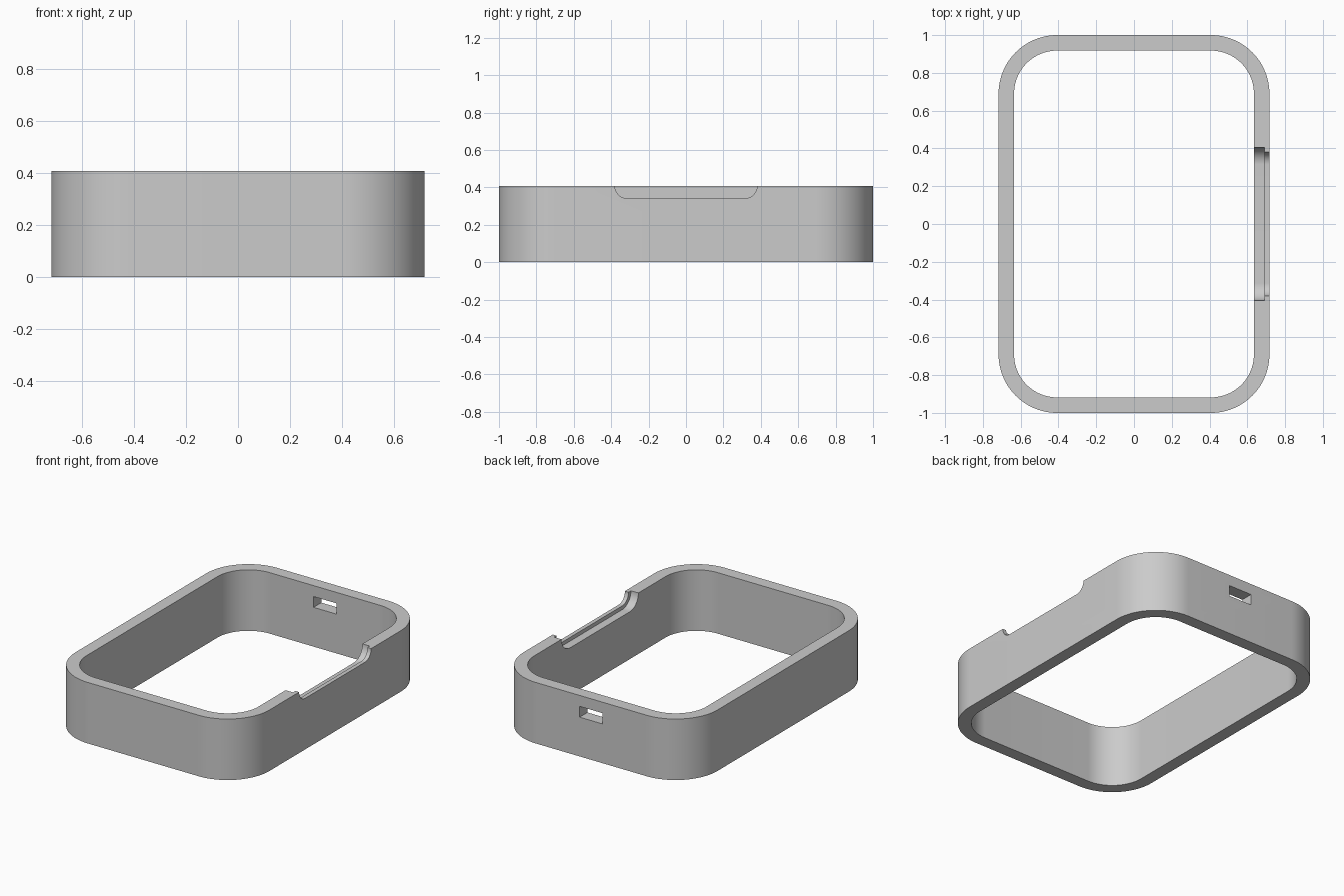
import bpy, bmesh
from math import pi, cos, sin, radians
from mathutils import Vector

cube = bpy.data.objects.get("Cube")
if cube:
    bpy.data.objects.remove(cube)

HALF_X, HALF_Y, HEIGHT = 0.717, 1.0, 0.407
WALL, CORNER = 0.082, 0.31
SEGMENTS = 24

grey = bpy.data.materials.new("plain grey")
grey.use_nodes = True
colour = (0.6, 0.6, 0.6, 1)
grey.diffuse_color = colour
grey.node_tree.nodes["Principled BSDF"].inputs["Base Color"].default_value = colour


def arc(cx, cy, radius, start):
    """Quarter circle, counter-clockwise from the start angle."""
    angles = [start + pi / 2 * i / SEGMENTS for i in range(SEGMENTS + 1)]
    return [(cx + radius * cos(a), cy + radius * sin(a)) for a in angles]


def rounded_rect(hx, hy, r):
    x, y = hx - r, hy - r
    points = []
    for i, (sx, sy) in enumerate([(1, 1), (-1, 1), (-1, -1), (1, -1)]):
        points += arc(sx * x, sy * y, r, i * pi / 2)
    return points


def prism(name, points, offset):
    """Extrude a closed outline of 3D points along the offset."""
    bm = bmesh.new()
    face = bm.faces.new([bm.verts.new(p) for p in points])
    top = bmesh.ops.extrude_face_region(bm, geom=[face])["geom"]
    bmesh.ops.translate(bm, vec=Vector(offset),
                        verts=[v for v in top if isinstance(v, bmesh.types.BMVert)])
    bmesh.ops.recalc_face_normals(bm, faces=bm.faces)
    mesh = bpy.data.meshes.new(name)
    bm.to_mesh(mesh)
    bm.free()
    obj = bpy.data.objects.new(name, mesh)
    bpy.context.collection.objects.link(obj)
    return obj


def cut(body, cutter):
    cutter.hide_render = True
    mod = body.modifiers.new("cut", 'BOOLEAN')
    mod.operation, mod.solver, mod.object = 'DIFFERENCE', 'EXACT', cutter
    bpy.context.view_layer.objects.active = body
    bpy.ops.object.modifier_apply(modifier=mod.name)
    bpy.data.objects.remove(cutter)


def notch(name, radius, x0, x1):
    """Trough with quarter-round ends, open at the rim."""
    flat, over = 0.314, HEIGHT + 0.1
    outline = [(-flat - radius, over)]
    outline += arc(-flat, HEIGHT, radius, pi) + arc(flat, HEIGHT, radius, 1.5 * pi)
    outline += [(flat + radius, over)]
    return prism(name, [(x0, y, z) for y, z in outline], (x1 - x0, 0, 0))


# Rounded frame wall
frame = prism("frame", [(x, y, 0) for x, y in rounded_rect(HALF_X, HALF_Y, CORNER)],
              (0, 0, HEIGHT))
frame.data.materials.append(grey)
inner = rounded_rect(HALF_X - WALL, HALF_Y - WALL, CORNER - WALL)
cut(frame, prism("opening", [(x, y, -0.1) for x, y in inner], (0, 0, HEIGHT + 0.2)))

# Stepped notch in the left rim: wider on the inside
cut(frame, notch("outer_notch", 0.066, 0.66, 0.8))
cut(frame, notch("inner_notch", 0.091, 0.55, 0.69))

# Small slot through the back wall
slot = [(-0.085, 0.8, 0.262), (0.085, 0.8, 0.262), (0.085, 0.8, 0.334), (-0.085, 0.8, 0.334)]
cut(frame, prism("slot", slot, (0, 0.4, 0)))

bpy.ops.object.select_all(action='DESELECT')
frame.select_set(True)
bpy.context.view_layer.objects.active = frame
bpy.ops.object.shade_smooth_by_angle(angle=radians(30))
